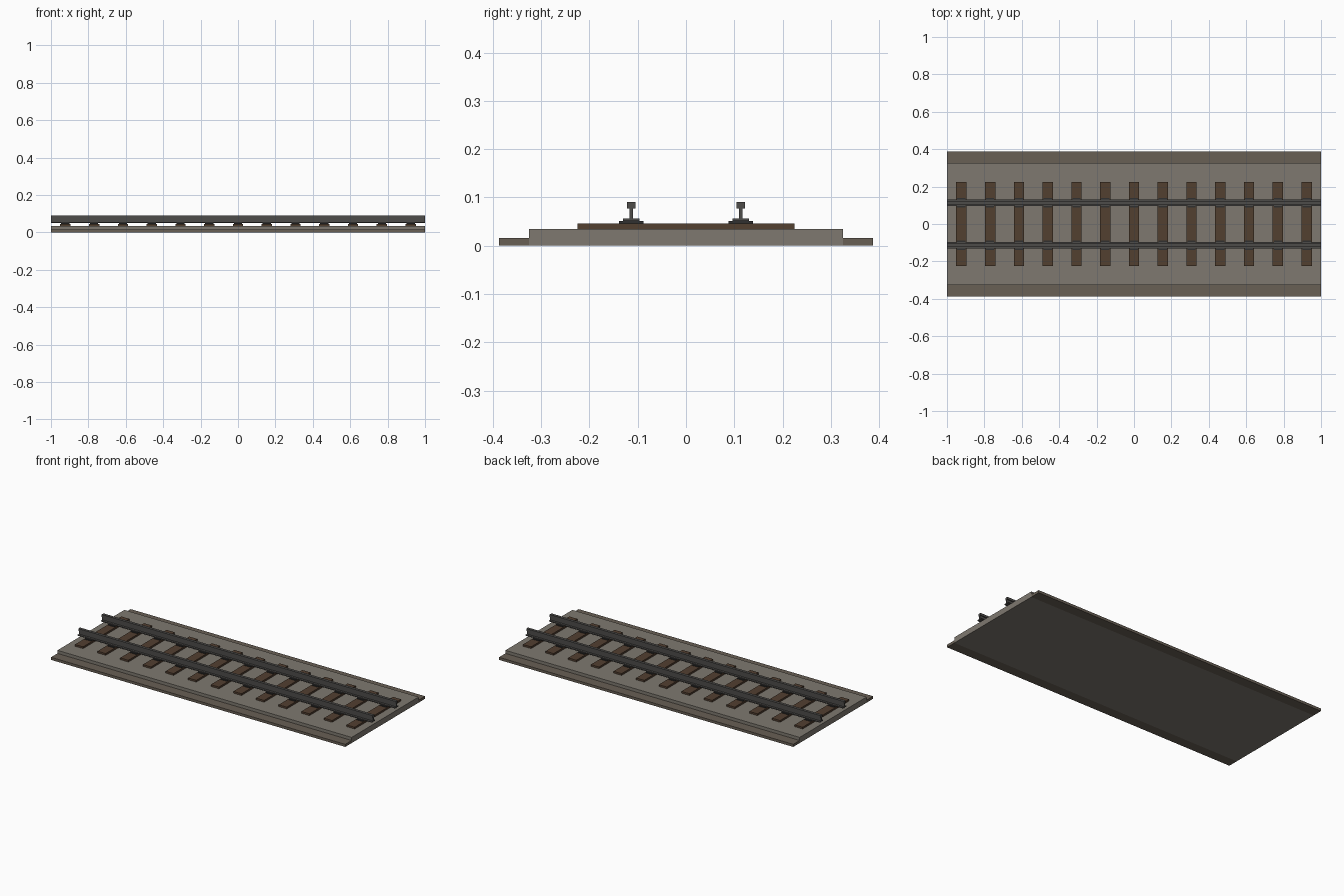
import bpy, bmesh

if "Cube" in bpy.data.objects:
    bpy.data.objects.remove(bpy.data.objects["Cube"])


def material(name, rgb):
    m = bpy.data.materials.new(name)
    m.diffuse_color = (*rgb, 1)
    m.use_nodes = True
    m.node_tree.nodes["Principled BSDF"].inputs["Base Color"].default_value = m.diffuse_color
    return m


BALLAST = material("ballast_grey", (0.21, 0.19, 0.16))
EARTH = material("shoulder_earth", (0.14, 0.115, 0.09))
WOOD = material("sleeper_wood", (0.085, 0.05, 0.03))
STEEL = material("rail_steel", (0.075, 0.072, 0.068))
IRON = material("plate_iron", (0.03, 0.03, 0.03))


def extrude_x(name, profile, x0, x1, mat):
    """Extrude a closed (y, z) profile along x."""
    bm = bmesh.new()
    face = bm.faces.new([bm.verts.new((x0, y, z)) for y, z in profile])
    res = bmesh.ops.extrude_face_region(bm, geom=[face])
    verts = [g for g in res["geom"] if isinstance(g, bmesh.types.BMVert)]
    bmesh.ops.translate(bm, verts=verts, vec=(x1 - x0, 0, 0))
    bmesh.ops.recalc_face_normals(bm, faces=bm.faces)
    me = bpy.data.meshes.new(name)
    bm.to_mesh(me)
    bm.free()
    me.materials.append(mat)
    ob = bpy.data.objects.new(name, me)
    bpy.context.collection.objects.link(ob)
    return ob


def box(name, x, y, z, mat):
    profile = [(y[0], z[0]), (y[1], z[0]), (y[1], z[1]), (y[0], z[1])]
    return extrude_x(name, profile, x[0], x[1], mat)


# Track bed
box("ballast_bed", (-1, 1), (-0.325, 0.325), (0, 0.035), BALLAST)
for side, label in ((-1, "front"), (1, "back")):
    y = sorted((side * 0.325, side * 0.387))
    box(f"{label}_shoulder", (-1, 1), y, (0, 0.016), EARTH)

# Rails: I-shaped profile from foot to head
GAUGE = 0.1135
half = [(0.0168, 0.051), (0.0168, 0.056), (0.0035, 0.056),
        (0.0035, 0.077), (0.0088, 0.077), (0.0088, 0.091)]
rail_profile = half + [(-y, z) for y, z in reversed(half)]
for side, label in ((-1, "front"), (1, "back")):
    extrude_x(f"{label}_rail", [(y + side * GAUGE, z) for y, z in rail_profile],
              -1, 1, STEEL)

# Sleepers with a tie plate under each rail
for i in range(13):
    x = (i - 6) * 2 / 13
    box(f"sleeper_{i + 1}", (x - 0.0275, x + 0.0275), (-0.225, 0.225),
        (0.034, 0.046), WOOD)
    for side, label in ((-1, "front"), (1, "back")):
        c = side * GAUGE
        box(f"{label}_tie_plate_{i + 1}", (x - 0.022, x + 0.022),
            (c - 0.025, c + 0.025), (0.0455, 0.0515), IRON)
